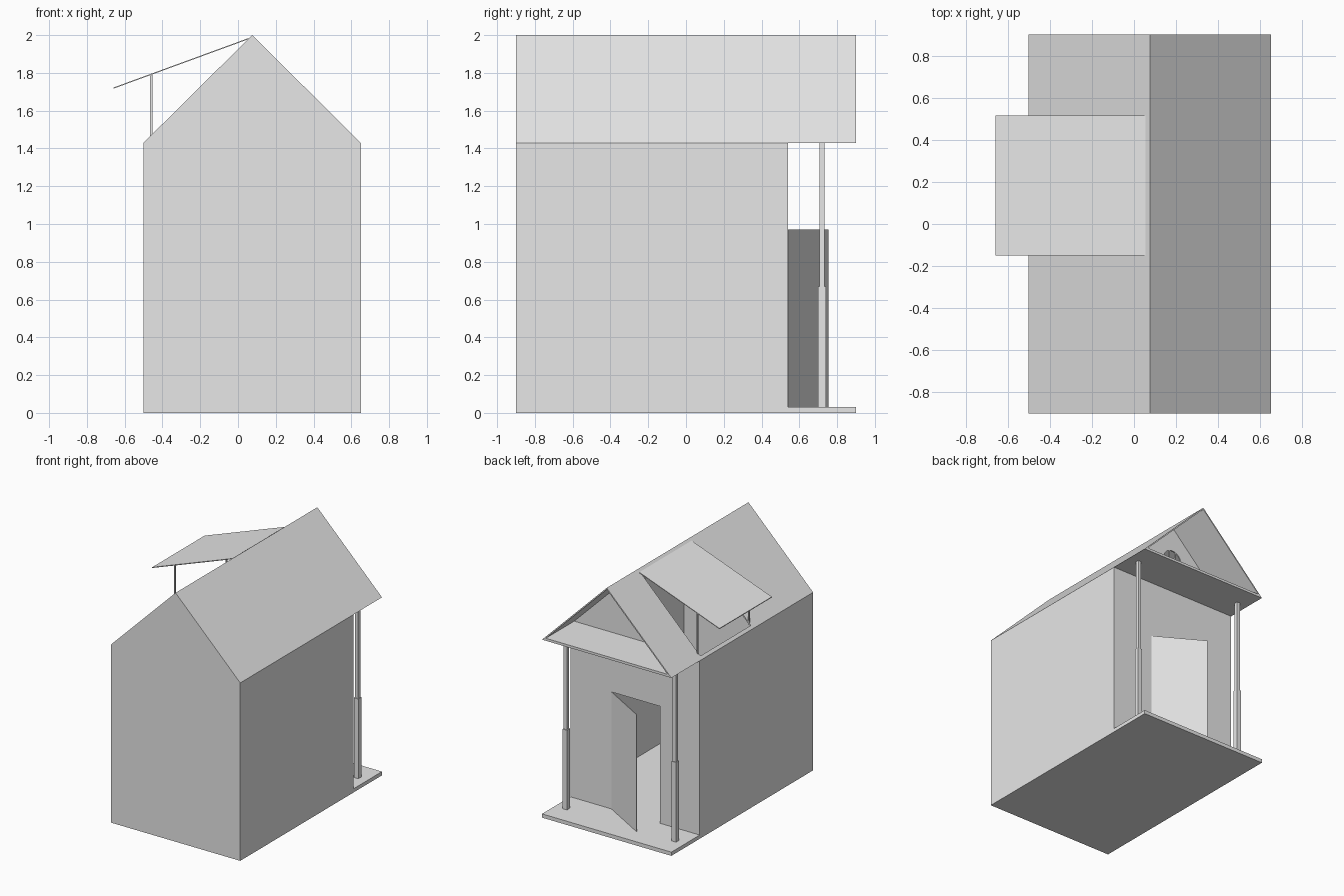
import bpy, bmesh, math

cube = bpy.data.objects.get("Cube")
if cube:
    bpy.data.objects.remove(cube, do_unlink=True)

grey = bpy.data.materials.new("plain_grey")
grey.use_nodes = True
grey.diffuse_color = (0.8, 0.8, 0.8, 1)
grey.node_tree.nodes["Principled BSDF"].inputs["Base Color"].default_value = (0.8, 0.8, 0.8, 1)

LEFT, RIGHT, MID = -0.5, 0.65, 0.075     # house sides and ridge line
FRONT, BACK, PORCH = -0.9, 0.54, 0.9     # front wall, back wall, porch edge
EAVE, RIDGE, FLOOR, T = 1.43, 2.0, 0.03, 0.01


def prism(name, outline, y0, y1):
    """Extrude an x-z outline along y."""
    bm = bmesh.new()
    face = bm.faces.new([bm.verts.new((x, y0, z)) for x, z in outline])
    out = bmesh.ops.extrude_face_region(bm, geom=[face])
    moved = [g for g in out["geom"] if isinstance(g, bmesh.types.BMVert)]
    bmesh.ops.translate(bm, verts=moved, vec=(0, y1 - y0, 0))
    bmesh.ops.recalc_face_normals(bm, faces=bm.faces)
    mesh = bpy.data.meshes.new(name)
    bm.to_mesh(mesh)
    bm.free()
    mesh.materials.append(grey)
    obj = bpy.data.objects.new(name, mesh)
    bpy.context.collection.objects.link(obj)
    return obj


def box(name, x0, x1, y0, y1, z0, z1):
    return prism(name, [(x0, z0), (x1, z0), (x1, z1), (x0, z1)], y0, y1)


def cut(obj, cutter):
    """Subtract the cutter from the object and discard the cutter."""
    cutter.hide_render = True
    mod = obj.modifiers.new("opening", "BOOLEAN")
    mod.operation, mod.solver, mod.object = "DIFFERENCE", "EXACT", cutter
    bpy.context.view_layer.objects.active = obj
    bpy.ops.object.modifier_apply(modifier=mod.name)
    bpy.data.objects.remove(cutter, do_unlink=True)


def gable(inset):
    return [(LEFT + inset, FLOOR if inset else 0), (RIGHT - inset, FLOOR if inset else 0),
            (RIGHT - inset, EAVE), (MID, RIDGE - 1.4 * inset), (LEFT + inset, EAVE)]


# Floor and walls
box("floor", LEFT, RIGHT, FRONT + T, PORCH, 0, FLOOR)
prism("front_wall", gable(0), FRONT, FRONT + T)
box("right_wall", LEFT, LEFT + T, FRONT + T, BACK, FLOOR, EAVE)
box("left_wall", RIGHT - T, RIGHT, FRONT + T, BACK, FLOOR, EAVE)
back_wall = prism("back_wall", gable(T), BACK - T, BACK)

# Doorway and round gable window
DOOR_X, DOOR_W, DOOR_TOP = 0.28, 0.425, 0.97
cut(back_wall, box("door_cutter", DOOR_X - DOOR_W, DOOR_X, BACK - 0.1, BACK + 0.1, -0.1, DOOR_TOP))
WIN_Z, WIN_R = 1.7, 0.085
circle = [(MID + WIN_R * math.cos(i * math.tau / 24), WIN_Z + WIN_R * math.sin(i * math.tau / 24))
          for i in range(24)]
cut(back_wall, prism("window_cutter", circle, BACK - 0.1, BACK + 0.1))
for i, side in enumerate((-1, 1)):
    x = MID + side * 0.028
    box(f"window_bar_{i}", x - 0.004, x + 0.004, BACK - T, BACK, WIN_Z - 0.08, WIN_Z + 0.08)
box("window_crossbar", MID - WIN_R, MID + WIN_R, BACK - T, BACK, WIN_Z - 0.004, WIN_Z + 0.004)

# Open door, hinged on the back wall
door = box("door", -DOOR_W, 0, -0.003, 0.003, FLOOR, DOOR_TOP)
door.location = (DOOR_X, BACK, 0)
door.rotation_euler.z = math.radians(-30)

# Roof slopes
G = 1.4 * T
roofs = {}
for name, edge, s in (("roof_right", LEFT, 1), ("roof_left", RIGHT, -1)):
    roofs[name] = prism(name, [(edge, EAVE), (MID, RIDGE), (MID, RIDGE - G), (edge + s * G, EAVE)],
                        FRONT + T, PORCH)

# Roof opening with a propped hatch
Y0, Y1 = -0.15, 0.515
cut(roofs["roof_right"], box("hatch_cutter", -0.48, 0.045, Y0 + 0.012, Y1 - 0.012, 1.2, 2.2))
prism("roof_hatch", [(-0.658, 1.717), (0.055, 1.978), (0.055, 1.984), (-0.658, 1.723)], Y0, Y1)
for name, y in (("front_prop", Y0), ("back_prop", Y1 - 0.012)):
    box(name, -0.465, -0.453, y, y + 0.012, 1.45, 1.79)

# Porch ceiling and stepped square posts
prism("porch_ceiling", [(LEFT + G, EAVE), (RIGHT - G, EAVE), (RIGHT - G - 0.02, EAVE + 0.02),
                        (LEFT + G + 0.02, EAVE + 0.02)], BACK, PORCH)
for side in (-1, 1):
    label = "left" if side > 0 else "right"
    x, y = MID + side * 0.485, 0.72
    for part, r, z0, z1 in (("base", 0.02, FLOOR, 0.67), ("shaft", 0.014, 0.67, EAVE)):
        box(f"{label}_post_{part}", x - r, x + r, y - r, y + r, z0, z1)
